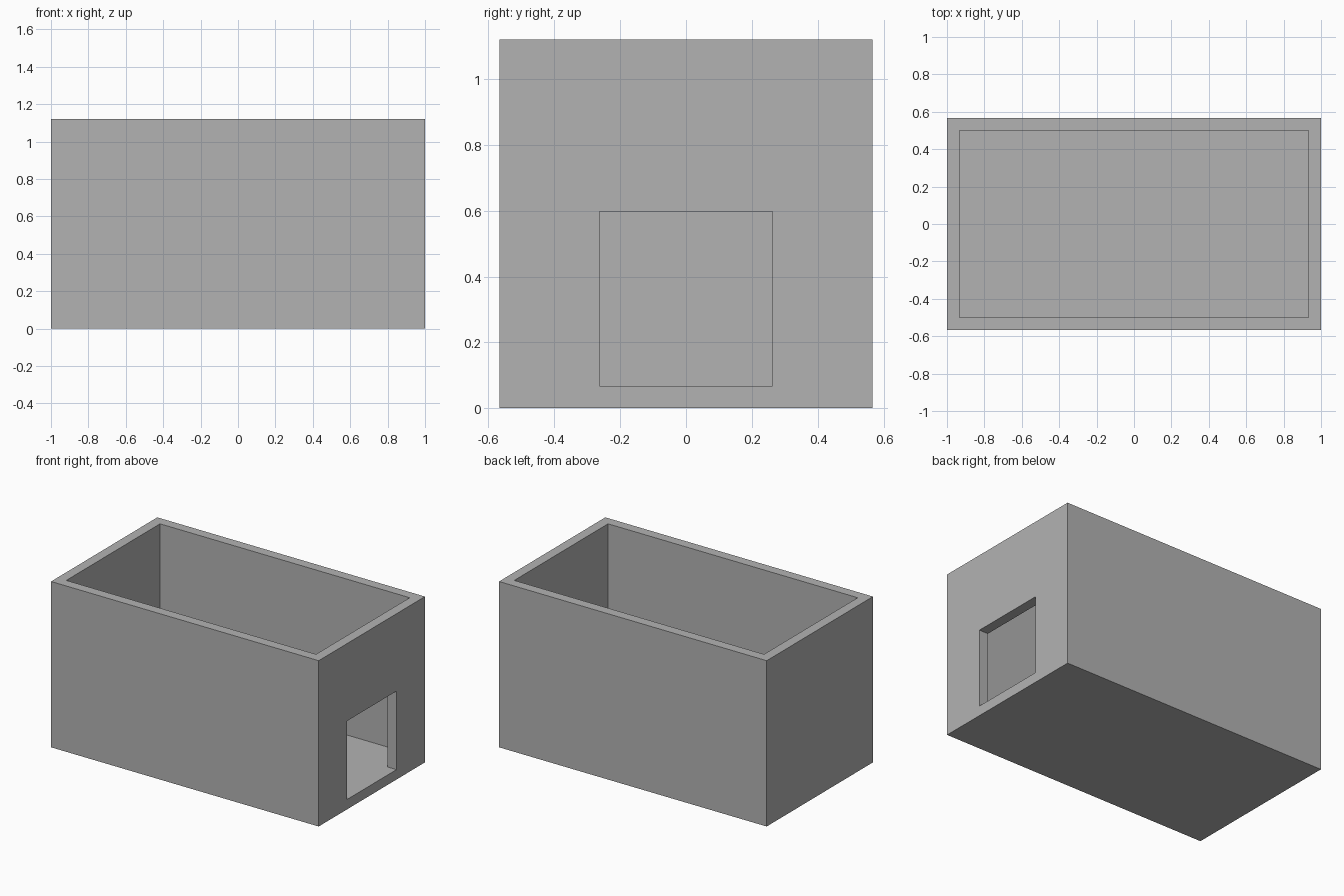
import bpy

if "Cube" in bpy.data.objects:
    bpy.data.objects.remove(bpy.data.objects["Cube"])

WALL = 0.067
X, Y, H = 1.0, 0.567, 1.12
DOOR_HALF, DOOR_TOP = 0.263, 0.597

grey = bpy.data.materials.new("grey")
grey.diffuse_color = (0.45, 0.45, 0.45, 1)
grey.use_nodes = True
grey.node_tree.nodes["Principled BSDF"].inputs["Base Color"].default_value = grey.diffuse_color


def box(name, lo, hi):
    """Axis-aligned box between two corners."""
    bpy.ops.mesh.primitive_cube_add(size=1, location=[(a + b) / 2 for a, b in zip(lo, hi)])
    ob = bpy.context.object
    ob.name = name
    ob.scale = [b - a for a, b in zip(lo, hi)]
    bpy.ops.object.transform_apply(location=True, rotation=True, scale=True)
    ob.data.materials.append(grey)
    return ob


# Open-topped box with floor and four walls
shell = box("open_box", (-X, -Y, 0), (X, Y, H))

# Hollow interior, and a doorway through the right wall level with the floor
cavity = box("cavity_cutter", (-X + WALL, -Y + WALL, WALL), (X - WALL, Y - WALL, H + 0.2))
doorway = box("doorway_cutter", (X - 2 * WALL, -DOOR_HALF, WALL), (X + 0.2, DOOR_HALF, DOOR_TOP))

for cutter in (cavity, doorway):
    cutter.hide_render = True
    mod = shell.modifiers.new(cutter.name, "BOOLEAN")
    mod.operation = "DIFFERENCE"
    mod.solver = "EXACT"
    mod.object = cutter
    bpy.context.view_layer.objects.active = shell
    bpy.ops.object.modifier_apply(modifier=mod.name)
    bpy.data.objects.remove(cutter)
